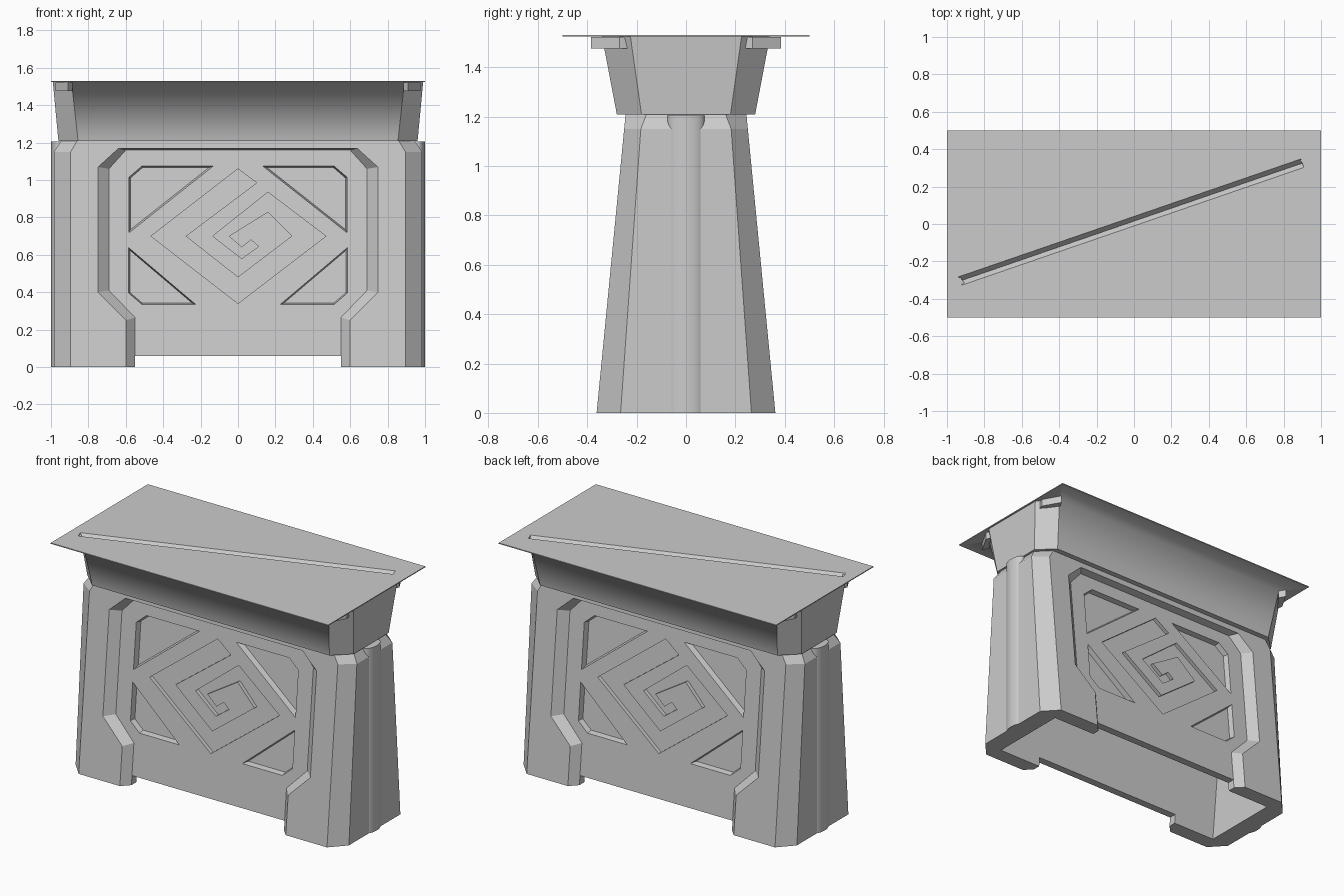
import bpy, bmesh, math

if "Cube" in bpy.data.objects:
    bpy.data.objects.remove(bpy.data.objects["Cube"], do_unlink=True)

grey = bpy.data.materials.new("stone_grey")
grey.use_nodes = True
grey.diffuse_color = (0.6, 0.6, 0.6, 1)
grey.node_tree.nodes["Principled BSDF"].inputs["Base Color"].default_value = (0.6, 0.6, 0.6, 1)


def finish(bm, name):
    bmesh.ops.recalc_face_normals(bm, faces=bm.faces)
    me = bpy.data.meshes.new(name)
    bm.to_mesh(me)
    bm.free()
    me.materials.append(grey)
    ob = bpy.data.objects.new(name, me)
    bpy.context.collection.objects.link(ob)
    return ob


def loft(name, loops):
    """Closed solid through matching loops of 3D points."""
    bm = bmesh.new()
    rings = [[bm.verts.new(p) for p in loop] for loop in loops]
    n = len(rings[0])
    for a, b in zip(rings, rings[1:]):
        for i in range(n):
            j = (i + 1) % n
            bm.faces.new((a[i], a[j], b[j], b[i]))
    bm.faces.new(rings[0])
    bm.faces.new(rings[-1])
    return finish(bm, name)


def octagon(x, cx, y, cy, z):
    """Rectangle with cut corners, half sizes x and y; cx and cy end the flats."""
    return [(x, -cy, z), (x, cy, z), (cx, y, z), (-cx, y, z),
            (-x, cy, z), (-x, -cy, z), (-cx, -y, z), (cx, -y, z)]


def cut(target, cutters):
    for c in cutters:
        m = target.modifiers.new("cut", "BOOLEAN")
        m.operation, m.solver, m.object = "DIFFERENCE", "EXACT", c
    bpy.context.view_layer.update()
    deps = bpy.context.evaluated_depsgraph_get()
    me = bpy.data.meshes.new_from_object(target.evaluated_get(deps))
    target.modifiers.clear()
    target.data = me
    for c in cutters:
        bpy.data.objects.remove(c, do_unlink=True)


def face_y(z):
    return 0.362 - 0.097 * z


def carve(outer, inner, d0, d1, side):
    """Cutter sunk into the sloping face from depth d0 to d1."""
    rows = [(outer, d0), (inner, d1)]
    ob = loft("cutter", [[(-side * x, side * (face_y(z) - d), z) for x, z in pts]
                         for pts, d in rows])
    ob.hide_render = True
    return ob


def symmetric(half):
    return half + [(-x, z) for x, z in reversed(half)]


def shrink(pts, k):
    cx = sum(p[0] for p in pts) / len(pts)
    cz = sum(p[1] for p in pts) / len(pts)
    return [(cx + (x - cx) * k, cz + (z - cz) * k) for x, z in pts]


# Tapered body with cut corners and a bevelled upper end
body = loft("body", [octagon(0.985, 0.895, 0.362, 0.265, 0),
                     octagon(0.985, 0.895, face_y(1.15), 0.183, 1.15),
                     octagon(0.945, 0.86, face_y(1.21), 0.16, 1.21)])

# Recessed panel outline, corner windows and angular spiral
frame_out = symmetric([(-0.6, -0.1), (-0.6, 0.25), (-0.75, 0.4), (-0.75, 1.07), (-0.64, 1.17)])
frame_in = symmetric([(-0.55, -0.1), (-0.55, 0.265), (-0.69, 0.41), (-0.69, 1.06), (-0.6, 1.16)])
windows = [[(-0.585, 0.715), (-0.585, 1.015), (-0.515, 1.075), (-0.13, 1.075)],
           [(-0.585, 0.64), (-0.585, 0.395), (-0.515, 0.335), (-0.225, 0.335)]]
windows += [[(-x, z) for x, z in w] for w in windows]
spiral = [(0, 1.06), (-0.465, 0.7), (0, 0.34), (0.47, 0.7), (0.16, 0.935), (-0.135, 0.7),
          (0.02, 0.58), (0.11, 0.645), (0.07, 0.68), (0.02, 0.64), (-0.05, 0.7),
          (0.16, 0.83), (0.29, 0.7), (0, 0.48), (-0.28, 0.7), (0.1, 0.985)]

DEPTH = 0.05
hollow = loft("cutter", [[(s * 0.86, t * (face_y(z) - 0.1), z) for s, t in
                          ((1, -1), (1, 1), (-1, 1), (-1, -1))] for z in (-0.1, 1.1)])
gap = loft("cutter", [[(s * 0.55, t, z) for s, t in
                       ((1, -1), (1, 1), (-1, 1), (-1, -1))] for z in (-0.1, 0.06)])
cutters = [hollow, gap]
for side in (-1, 1):
    cutters.append(carve(frame_out, frame_in, -0.002, DEPTH, side))
cut(body, cutters)
cutters = []
for side in (-1, 1):
    for w in windows:
        cutters.append(carve(w, shrink(w, 0.92), DEPTH - 0.004, DEPTH + 0.035, side))
    cutters.append(carve(spiral, spiral, DEPTH - 0.004, DEPTH + 0.025, side))
cut(body, cutters)

# Rounded pilaster on each end
for s, label in ((1, "left"), (-1, "right")):
    ring = [(0.96 + 0.04 * math.cos(a), 0.075 * math.sin(a))
            for a in [i * math.tau / 32 for i in range(32)]]
    ob = loft(label + "_pilaster", [[(s * x, y, z) for x, y in ring] for z in (0, 1.205)])
    bpy.ops.object.select_all(action="DESELECT")
    ob.select_set(True)
    bpy.context.view_layer.objects.active = ob
    bpy.ops.object.shade_smooth_by_angle()

# Flared cornice whose long walls shade softly into the overhanging lip
bm = bmesh.new()
low = [bm.verts.new(p) for p in octagon(0.96, 0.855, 0.28, 0.18, 1.208)]
top = [bm.verts.new(p) for p in octagon(0.99, 0.89, 0.34, 0.225, 1.524)]
lip = [bm.verts.new((x, y, 1.524)) for x, y in
       ((1, -0.5), (1, 0.5), (-1, 0.5), (-1, -0.5))]
up = [bm.verts.new((v.co.x, v.co.y, 1.53)) for v in lip]
bm.faces.new(low)
bm.faces.new(up)
for i in range(8):
    j = (i + 1) % 8
    bm.faces.new((low[i], low[j], top[j], top[i]))
for i in range(4):
    j = (i + 1) % 4
    bm.faces.new((lip[i], lip[j], up[j], up[i]))
    bm.faces.new((top[2 * i], top[2 * i + 1], lip[j], lip[i]))
    bm.faces.new((top[2 * i], lip[i], top[2 * i - 1]))
cornice = finish(bm, "cornice_and_top")

# Shallow diagonal groove across the top
a, b, n = (-0.93, -0.305), (0.9, 0.325), (-0.33, 0.944)


def wedge(p):
    return [(p[0] + n[0] * w, p[1] + n[1] * w, z)
            for w, z in ((0.028, 1.535), (0.0, 1.50), (-0.028, 1.535))]


groove = loft("cutter", [wedge(a), wedge(b)])
groove.hide_render = True
cut(cornice, [groove])
me = cornice.data
for p in me.polygons:
    c, nz = p.center, p.normal.z
    p.use_smooth = (abs(nz) < 0.9 and abs(c.y) > 0.29 and abs(c.x) < 0.3
                    and c.z < 1.5) or (nz < -0.9 and c.z > 1.5 and abs(c.x) < 0.3)

# Small brackets under the lip at the four corners
for sx, xn in ((1, "left"), (-1, "right")):
    for sy, yn in ((1, "back"), (-1, "front")):
        foot = [(0.885, 0.345), (0.91, 0.385), (0.975, 0.27), (0.965, 0.235)]
        loft(f"{yn}_{xn}_bracket",
             [[(sx * x, sy * y, z) for x, y in foot] for z in (1.475, 1.522)])
